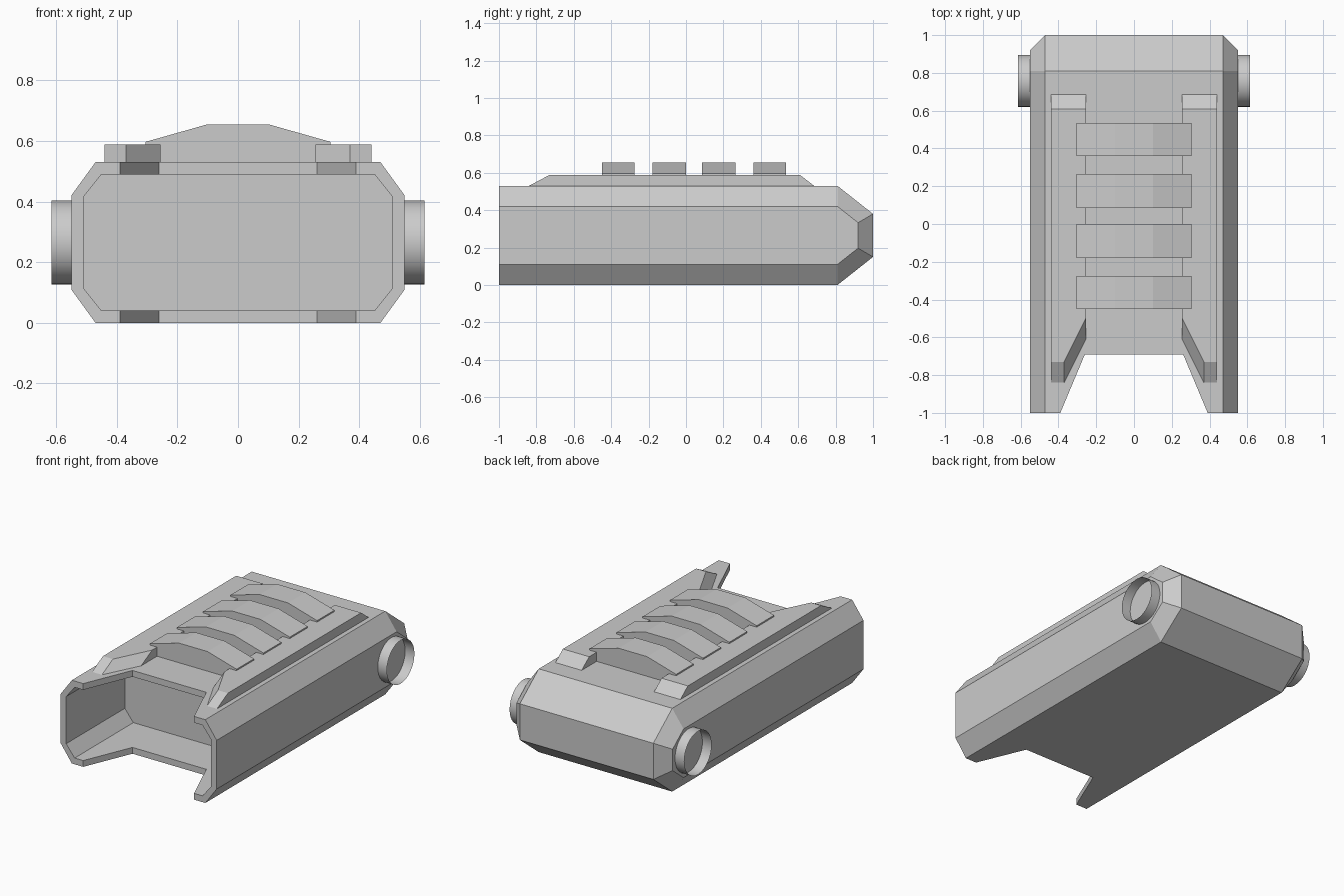
import bpy, bmesh, math

if "Cube" in bpy.data.objects:
    bpy.data.objects.remove(bpy.data.objects["Cube"])


def finish(name, bm):
    bmesh.ops.recalc_face_normals(bm, faces=bm.faces[:])
    mesh = bpy.data.meshes.new(name)
    bm.to_mesh(mesh)
    bm.free()
    obj = bpy.data.objects.new(name, mesh)
    bpy.context.collection.objects.link(obj)
    return obj


def loft(name, a, b):
    """Closed solid between two matching loops of 3D points."""
    bm = bmesh.new()
    va = [bm.verts.new(p) for p in a]
    vb = [bm.verts.new(p) for p in b]
    bm.faces.new(va)
    bm.faces.new(vb[::-1])
    n = len(a)
    for i in range(n):
        j = (i + 1) % n
        bm.faces.new((va[i], vb[i], vb[j], va[j]))
    return finish(name, bm)


def extrude_y(name, profile, y0, y1):
    return loft(name, [(x, y0, z) for x, z in profile], [(x, y1, z) for x, z in profile])


# Hull: chamfered octagonal box with a tapered rear
bm = bmesh.new()
for s in (-1, 1):
    for y, x, zs in ((-1, .47, (0, .53)), (-1, .55, (.11, .42)),
                     (.81, .47, (0, .53)), (.81, .55, (.11, .42)),
                     (.92, .55, (.197, .333)), (1, .47, (.15, .38))):
        for z in zs:
            bm.verts.new((s * x, y, z))
bmesh.ops.convex_hull(bm, input=bm.verts[:])
bmesh.ops.dissolve_limit(bm, angle_limit=math.radians(1), verts=bm.verts[:], edges=bm.edges[:])
hull = finish("hull", bm)

# Cutters: front cavity, and wedge notch through roof and floor
right = [(.45, .04), (.51, .115), (.51, .415), (.45, .49)]
cavity = extrude_y("cavity_cutter", right + [(-x, z) for x, z in reversed(right)], -1.1, -.41)
wedge = [(-.432, -1.1), (.432, -1.1), (.26, -.69), (-.26, -.69)]
notch = loft("notch_cutter", [(x, y, -.1) for x, y in wedge], [(x, y, .7) for x, y in wedge])
for cutter in (cavity, notch):
    mod = hull.modifiers.new(cutter.name, 'BOOLEAN')
    mod.operation = 'DIFFERENCE'
    mod.solver = 'EXACT'
    mod.object = cutter
deps = bpy.context.evaluated_depsgraph_get()
cut_mesh = bpy.data.meshes.new_from_object(hull.evaluated_get(deps))
hull.modifiers.clear()
hull.data = cut_mesh
for cutter in (cavity, notch):
    bpy.data.objects.remove(cutter)

# Top rails with sloped ends, and side rings
for s, side in ((-1, "left"), (1, "right")):
    low = [(.255, .685), (.44, .685), (.44, -.84), (.37, -.84), (.255, -.61)]
    top = [(.255, .61), (.44, .61), (.44, -.73), (.37, -.73), (.255, -.5)]
    loft("rail_" + side, [(s * x, y, .53) for x, y in low], [(s * x, y, .588) for x, y in top])

    bm = bmesh.new()
    loops = []
    for x in (.52, .615):
        loops.append([bm.verts.new((s * x, .758 + .138 * math.cos(t * math.tau / 32),
                                    .265 + .138 * math.sin(t * math.tau / 32))) for t in range(32)])
    for i in range(32):
        j = (i + 1) % 32
        f = bm.faces.new((loops[0][i], loops[0][j], loops[1][j], loops[1][i]))
        f.smooth = True
    finish("side_ring_" + side, bm)

# Arched slats bridging the rails
arch = [(.255, .53), (.255, .588), (.305, .588), (.305, .597), (.1, .655)]
profile = arch + [(-x, z) for x, z in reversed(arch)]
for i, (y0, y1) in enumerate(((-.45, -.275), (-.18, 0), (.085, .265), (.36, .535))):
    extrude_y(f"slat_{i + 1}", profile, y0, y1)
